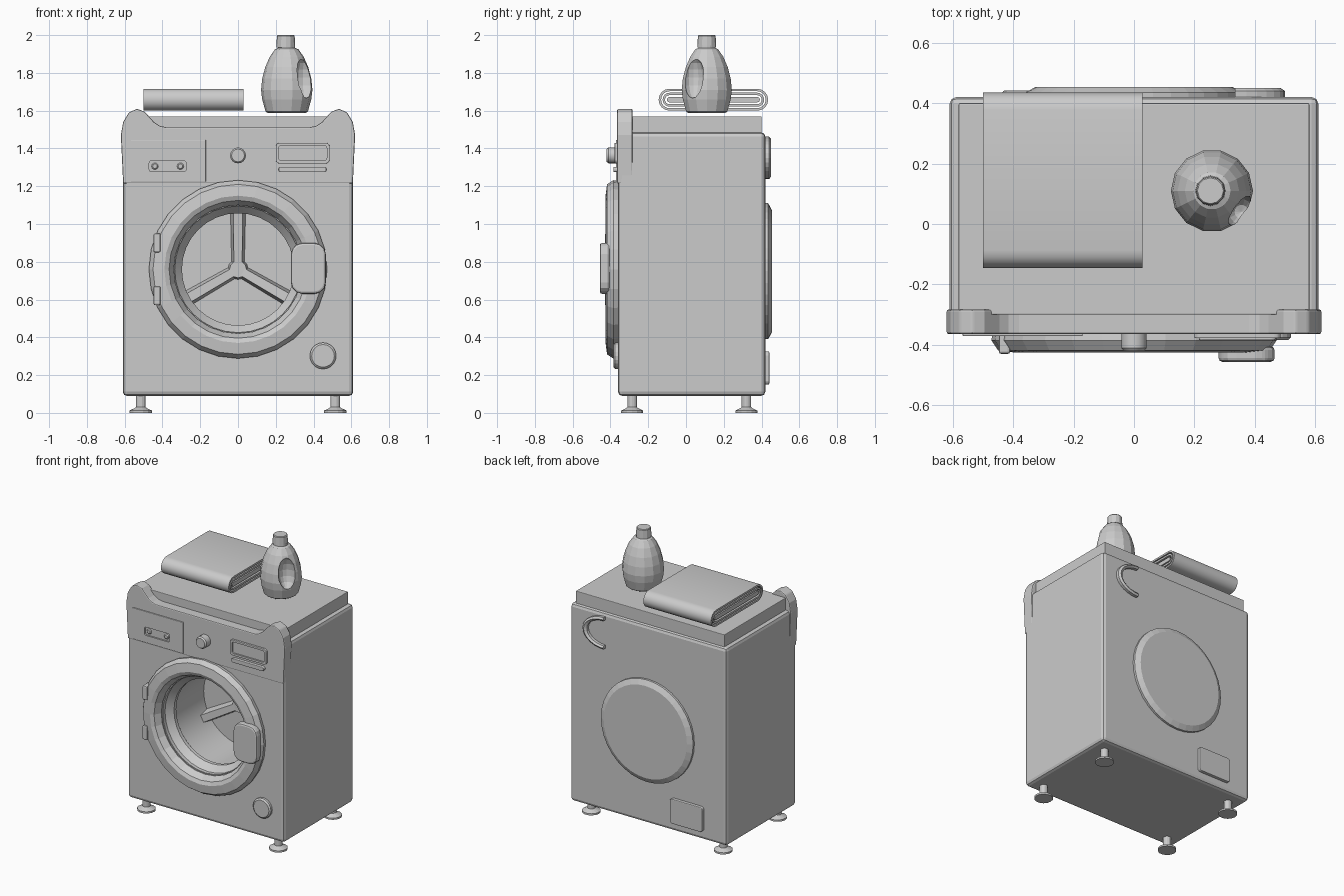
import bpy, bmesh, math
from math import sin, cos, pi, radians

if "Cube" in bpy.data.objects:
    bpy.data.objects.remove(bpy.data.objects["Cube"])


def loft(name, rings, wrap=False, bevel=0, smooth=False):
    """Join a row of closed point rings into a solid; cap the ends unless wrapped."""
    bm = bmesh.new()
    rows = [[bm.verts.new(p) for p in ring] for ring in rings]
    pairs = list(zip(rows, rows[1:])) + ([(rows[-1], rows[0])] if wrap else [])
    for a, b in pairs:
        for i in range(len(a)):
            j = (i + 1) % len(a)
            bm.faces.new((a[i], a[j], b[j], b[i]))
    if not wrap:
        bm.faces.new(rows[0])
        bm.faces.new(rows[-1])
    bmesh.ops.recalc_face_normals(bm, faces=bm.faces)
    me = bpy.data.meshes.new(name)
    bm.to_mesh(me)
    bm.free()
    ob = bpy.data.objects.new(name, me)
    bpy.context.collection.objects.link(ob)
    activate(ob)
    if bevel:
        m = ob.modifiers.new("bevel", 'BEVEL')
        m.width, m.segments, m.limit_method = bevel, 2, 'ANGLE'
        bpy.ops.object.modifier_apply(modifier=m.name)
    if smooth:
        bpy.ops.object.shade_smooth_by_angle(angle=radians(35))
    return ob


def activate(ob):
    bpy.ops.object.select_all(action='DESELECT')
    ob.select_set(True)
    bpy.context.view_layer.objects.active = ob


def prism(name, pts, y0, y1, **kw):
    """Extrude an x-z outline along y."""
    return loft(name, [[(x, y, z) for x, z in pts] for y in (y0, y1)], **kw)


def box(name, x0, x1, y0, y1, z0, z1, **kw):
    return prism(name, [(x0, z0), (x1, z0), (x1, z1), (x0, z1)], y0, y1, **kw)


def round_rect(x0, x1, z0, z1, r, n=3):
    pts = []
    for k, (cx, cz) in enumerate([(x1 - r, z1 - r), (x0 + r, z1 - r), (x0 + r, z0 + r), (x1 - r, z0 + r)]):
        for i in range(n + 1):
            a = pi / 2 * (k + i / n)
            pts.append((cx + r * cos(a), cz + r * sin(a)))
    return pts


def turn_z(name, x, y, prof, n, **kw):
    """Revolve (radius, z) about a vertical axis."""
    return loft(name, [[(x + r * cos(2 * pi * i / n), y + r * sin(2 * pi * i / n), z)
                        for i in range(n)] for r, z in prof], **kw)


def turn_y(name, x, z, prof, n, **kw):
    """Revolve (radius, y) about a front-to-back axis."""
    return loft(name, [[(x + r * cos(2 * pi * i / n), y, z + r * sin(2 * pi * i / n))
                        for i in range(n)] for r, y in prof], **kw)


def cut(ob, cutter):
    activate(ob)
    m = ob.modifiers.new("cut", 'BOOLEAN')
    m.operation, m.object, m.solver = 'DIFFERENCE', cutter, 'EXACT'
    bpy.ops.object.modifier_apply(modifier=m.name)
    bpy.data.objects.remove(cutter)


CZ = 0.76  # door centre height

# Cabinet with round opening, and worktop
body = box("cabinet", -0.61, 0.61, -0.36, 0.42, 0.09, 1.485, bevel=0.022)
cut(body, turn_y("opening_cutter", 0, CZ, [(0.365, -0.5), (0.365, 0.1)], 32))
box("worktop", -0.58, 0.58, -0.3, 0.4, 1.48, 1.57, bevel=0.004)

# Control panel with raised rounded corners
half = [(0.608, 1.215), (0.62, 1.47), (0.608, 1.54), (0.578, 1.59), (0.535, 1.61),
        (0.495, 1.595), (0.445, 1.54), (0.415, 1.52), (0.38, 1.512)]
panel = prism("control_panel", half + [(-x, z) for x, z in reversed(half)], -0.364, -0.283, bevel=0.007)
drawer = box("detergent_drawer", -0.567, -0.17, -0.371, -0.35, 1.225, 1.445, bevel=0.003)
for part in (panel, drawer):
    cut(part, prism("grip_cutter", round_rect(-0.47, -0.275, 1.277, 1.335, 0.012), -0.5, -0.345))
for x in (-0.44, -0.305):
    turn_y("drawer_grip_stud", x, 1.306, [(0.018, -0.34), (0.018, -0.362), (0.012, -0.368)], 10)

# Knob, display frame and button bar
turn_y("program_knob", 0, 1.363, [(0.042, -0.36), (0.042, -0.41), (0.034, -0.42)], 16, smooth=True)
frame = prism("display_frame", round_rect(0.2, 0.485, 1.32, 1.43, 0.02), -0.378, -0.355, bevel=0.003)
cut(frame, prism("screen_cutter", round_rect(0.216, 0.47, 1.336, 1.416, 0.014), -0.5, -0.367))
prism("button_bar", round_rect(0.215, 0.468, 1.274, 1.303, 0.013), -0.385, -0.355, bevel=0.004)

# Door ring
turn_y("door_ring", 0, CZ,
       [(0.467, -0.355), (0.472, -0.385), (0.45, -0.418), (0.39, -0.426), (0.365, -0.415), (0.34, -0.37),
        (0.345, -0.35)], 28, wrap=True)
prism("door_handle", round_rect(0.28, 0.465, 0.63, 0.9, 0.06), -0.456, -0.405, bevel=0.012)
for z in (0.9, 0.62):
    box("door_hinge", -0.447, -0.41, -0.43, -0.36, z - 0.05, z + 0.05, bevel=0.008)

# Drum with gasket lip, hub and three spokes
turn_y("drum", 0, CZ,
       [(0.31, 0.06), (0.31, -0.25), (0.297, -0.265), (0.297, -0.29), (0.335, -0.335),
        (0.335, -0.36), (0.362, -0.36), (0.362, 0.09)], 32, smooth=True)
turn_y("drum_hub", 0, CZ, [(0.055, 0.065), (0.045, 0.0)], 12)
for k in range(3):
    a = pi / 2 + k * 2 * pi / 3
    rings = []
    for r, w, y in ((0.03, 0.036, 0.0), (0.308, 0.042, -0.02)):
        rings.append([(r * cos(a) - s * sin(a), yy, CZ + r * sin(a) + s * cos(a))
                      for s, yy in ((-w, 0.07), (-w * 0.6, y), (w * 0.6, y), (w, 0.07))])
    loft("drum_spoke", rings)

# Filter cover and feet
turn_y("filter_cover", 0.45, 0.302, [(0.07, -0.35), (0.07, -0.375), (0.06, -0.384)], 20)
for x in (-0.515, 0.515):
    for y in (-0.285, 0.32):
        turn_z("foot", x, y, [(0.06, 0), (0.06, 0.012), (0.035, 0.024), (0.026, 0.03), (0.026, 0.1)], 14)

# Back: service disc, small hatch and hose hook
turn_y("rear_disc", 0, 0.75, [(0.36, 0.41), (0.36, 0.435), (0.325, 0.454)], 36)
prism("rear_hatch", round_rect(-0.435, -0.18, 0.15, 0.325, 0.02), 0.41, 0.441, bevel=0.006)
arc = [-pi / 2 + pi * i / 14 for i in range(15)]
loft("hose_hook", [[(0.335 + rx * cos(t), y, 1.35 + rz * sin(t))
                    for rx, rz, y in ((0.165, 0.112, 0.41), (0.165, 0.112, 0.44), (0.15, 0.1, 0.45),
                                      (0.132, 0.088, 0.44), (0.132, 0.088, 0.41))] for t in arc])

# Folded towel: nested rounded layers
def stadium(r):
    ends = [(0.377, -pi / 2), (-0.087, pi / 2)]
    return [(y + r * cos(a0 + pi * i / 8), 1.658 + r * sin(a0 + pi * i / 8))
            for y, a0 in ends for i in range(9)]

for name, ro, ri in (("towel_outer_layer", 0.058, 0.045), ("towel_middle_layer", 0.037, 0.024)):
    loft(name, [[(-0.5, *o), (0.028, *o), (0.028, *i), (-0.5, *i)]
                for o, i in zip(stadium(ro), stadium(ri))], wrap=True, smooth=True)
loft("towel_core", [[(x, *p) for p in stadium(0.014)] for x in (-0.498, 0.026)], smooth=True)

# Detergent bottle with scooped grip and cap
BX, BY = 0.258, 0.11
bottle = turn_z("bottle", BX, BY,
                [(0.1, 1.587), (0.112, 1.595), (0.13, 1.66), (0.136, 1.71), (0.13, 1.77), (0.114, 1.83),
                 (0.09, 1.885), (0.062, 1.925), (0.045, 1.932), (0.045, 1.945)], 14)
scoop = turn_z("grip_scoop_cutter", BX + 0.098, BY - 0.07,
               [(0.058 * sin(t) + 0.001, 1.775 - 0.11 * cos(t)) for t in [pi * i / 8 for i in range(9)]], 14)
cut(bottle, scoop)
turn_z("bottle_cap", BX - 0.005, BY, [(0.05, 1.935), (0.047, 1.995), (0.043, 2.0)], 12)
